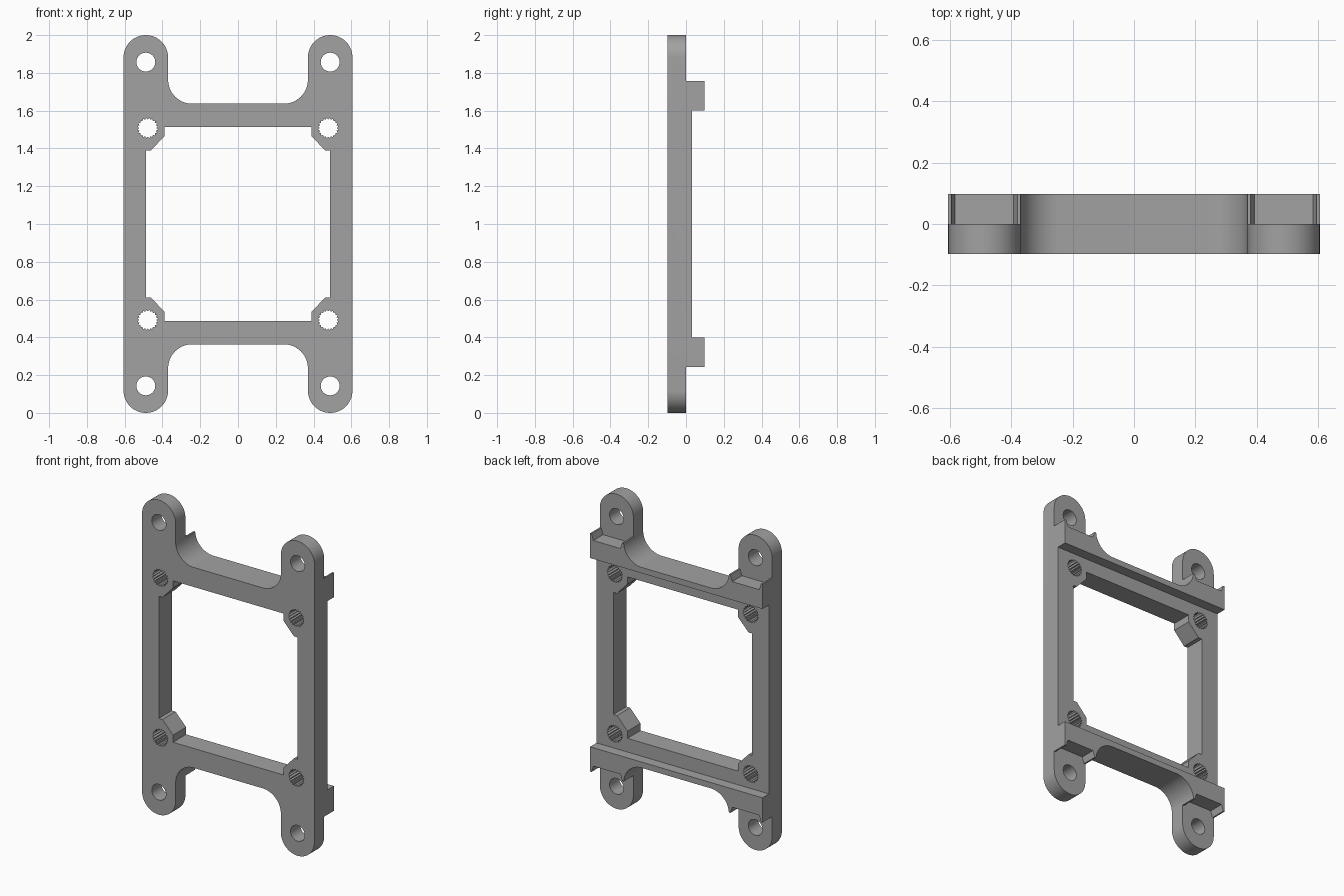
import bpy, bmesh, math

cube = bpy.data.objects.get("Cube")
if cube:
    bpy.data.objects.remove(cube, do_unlink=True)

HALF = 0.098     # half the full depth
MID_Z = 1.0      # height of the symmetry plane

grey = bpy.data.materials.new("plain_grey")
grey.use_nodes = True
colour = (0.36, 0.36, 0.36, 1)
grey.diffuse_color = colour
grey.node_tree.nodes["Principled BSDF"].inputs["Base Color"].default_value = colour


def arc(cx, cz, r, start, end, steps):
    """Points on an arc, angles in degrees."""
    angles = [math.radians(start + (end - start) * i / steps) for i in range(steps + 1)]
    return [(cx + r * math.cos(a), cz + r * math.sin(a)) for a in angles]


def four_way(quarter):
    """Mirror a quarter outline in x and z into a closed loop."""
    left = [(-x, z) for x, z in reversed(quarter)]
    top = quarter + left
    return top + [(-x, -z) for x, z in quarter] + [(-x, -z) for x, z in reversed(left)][::-1]


def prism(name, points, y0, y1):
    """Extrude an x-z outline (z measured from the symmetry plane) along y."""
    bm = bmesh.new()
    face = bm.faces.new([bm.verts.new((x, y0, z + MID_Z)) for x, z in points])
    ext = bmesh.ops.extrude_face_region(bm, geom=[face])
    verts = [g for g in ext["geom"] if isinstance(g, bmesh.types.BMVert)]
    bmesh.ops.translate(bm, verts=verts, vec=(0, y1 - y0, 0))
    bmesh.ops.recalc_face_normals(bm, faces=bm.faces)
    mesh = bpy.data.meshes.new(name)
    bm.to_mesh(mesh)
    bm.free()
    mesh.materials.append(grey)
    obj = bpy.data.objects.new(name, mesh)
    bpy.context.collection.objects.link(obj)
    return obj


def cut(target, points, y0, y1):
    """Remove a prism from the target."""
    cutter = prism("cutter", points, y0, y1)
    cutter.hide_render = True
    mod = target.modifiers.new("cut", "BOOLEAN")
    mod.operation, mod.solver, mod.object = "DIFFERENCE", "EXACT", cutter
    bpy.context.view_layer.objects.active = target
    bpy.ops.object.modifier_apply(modifier=mod.name)
    bpy.data.objects.remove(cutter, do_unlink=True)


# Plate outline: rounded ear, then the fillet into the cross bar
EAR_X, EAR_R = 0.488, 0.118
quarter = arc(EAR_X, 1 - EAR_R, EAR_R, 0, 180, 32) + arc(0.243, 0.764, 0.127, 0, -90, 16)
frame = prism("mounting_frame", four_way(quarter), -HALF, HALF)

# Window with chamfered corner bosses
boss = [(0.488, 0.388), (0.462, 0.388), (0.388, 0.467), (0.388, 0.513)]
cut(frame, four_way(boss), -0.2, 0.2)

# Lower the back between the two ribs
cut(frame, [(-1, -0.6), (1, -0.6), (1, 0.6), (-1, 0.6)], 0.033, 0.2)

# Clearance step behind each ear, with the small raised corners of the rib
half_step = [(0.095, 0.717), (0.108, 0.757), (0.18, 0.757), (0.18, 1.2)]
step = half_step + [(-x, z) for x, z in reversed(half_step)]

# Toothed screw hole and plain ear hole
TEETH = 20
toothed = []
for i in range(TEETH * 2):
    r = 0.055 if i % 2 else 0.046
    a = math.pi * i / TEETH
    toothed.append((0.478 + r * math.cos(a), 0.508 + r * math.sin(a)))
plain = arc(EAR_X, 0.857, 0.05, 0, 348.75, 31)

for sx in (1, -1):
    for sz in (1, -1):
        cut(frame, [(sx * (EAR_X + x), sz * z) for x, z in step], 0, 0.2)
        for hole in (toothed, plain):
            cut(frame, [(sx * x, sz * z) for x, z in hole], -0.2, 0.2)

# Smooth the rounds, keep the edges sharp
for obj in bpy.context.selected_objects:
    obj.select_set(False)
frame.select_set(True)
bpy.context.view_layer.objects.active = frame
bpy.ops.object.shade_smooth_by_angle(angle=math.radians(25))
